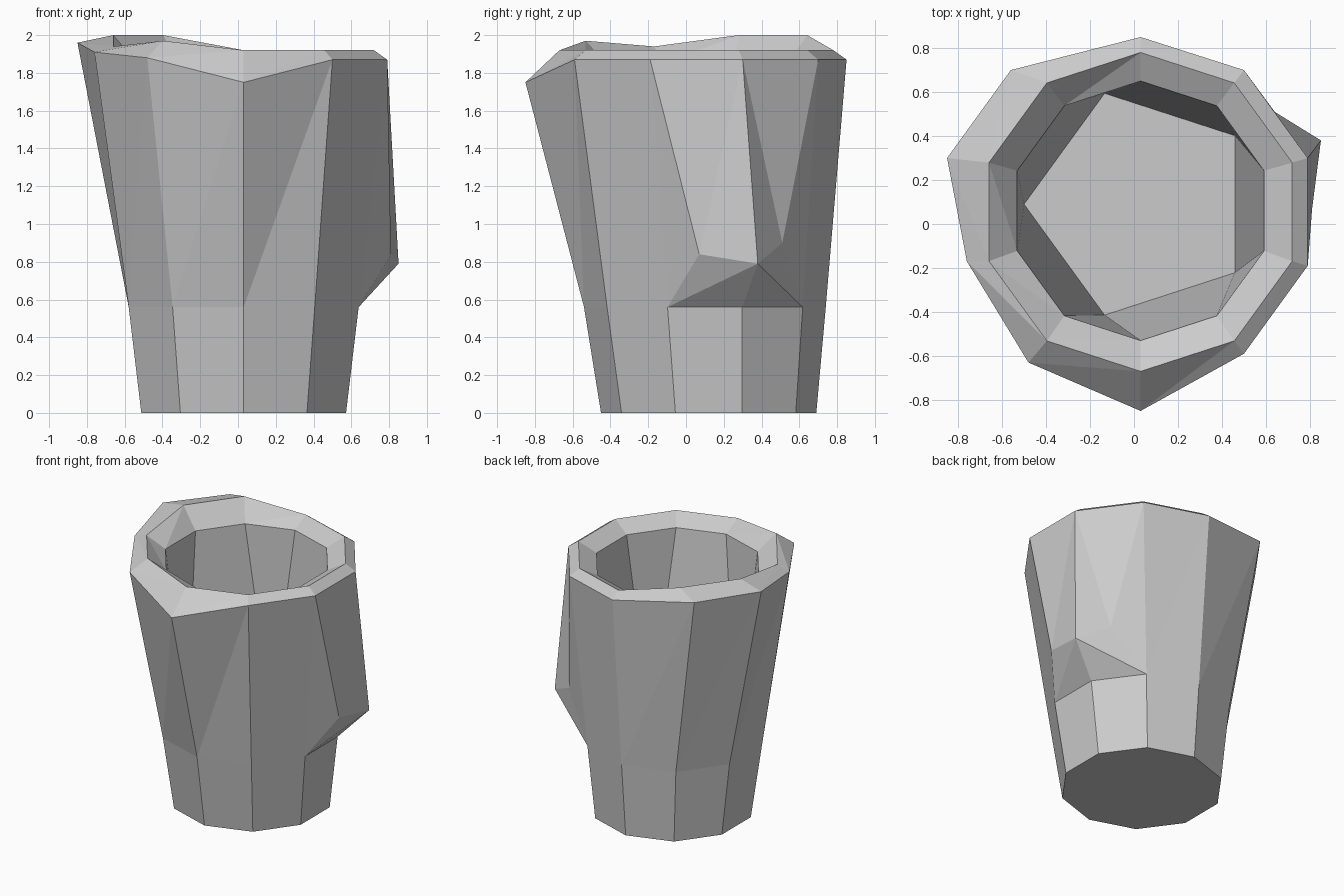
import bpy, bmesh
from math import cos, sin, radians

if "Cube" in bpy.data.objects:
    bpy.data.objects.remove(bpy.data.objects["Cube"])

N = 10
bm = bmesh.new()

def ring(r, cy, zs, n=N, start=-90):
    """Regular ring of vertices; zs is one height or one per corner."""
    if not isinstance(zs, (list, tuple)):
        zs = [zs] * n
    angles = [radians(start + 360 / n * k) for k in range(n)]
    return [bm.verts.new((0.03 + r * cos(a), cy + r * sin(a), z))
            for a, z in zip(angles, zs)]

def bridge(low, high, skip=()):
    """Triangulated band between two rings."""
    for k in range(N):
        if k in skip:
            continue
        j = (k + 1) % N
        bm.faces.new((low[k], low[j], high[j]))
        bm.faces.new((low[k], high[j], high[k]))

# Foot and waist rings
base = ring(0.57, 0.12, 0.0)
waist = ring(0.64, 0.10, 0.56)

# Uneven outer lip
lip = [bm.verts.new(p) for p in (
    (0.03, -0.85, 1.75), (0.50, -0.59, 1.87), (0.79, -0.19, 1.87),
    (0.79, 0.30, 1.87), (0.50, 0.70, 1.87), (0.03, 0.85, 1.87),
    (-0.56, 0.70, 1.95), (-0.85, 0.30, 1.96), (-0.76, -0.17, 1.91),
    (-0.48, -0.63, 1.88))]

# Rim crest, inner rim and five-sided floor of the hollow
crest = ring(0.725, 0.055, [1.92] * 6 + [2.0, 2.0, 1.94, 1.97])
inner = ring(0.59, 0.06, 1.85)
floor = ring(0.53, 0.09, 0.40, n=5, start=-36)

# Outer wall (bump area left open) and rim
bm.faces.new(base[::-1])
bridge(base, waist)
bridge(waist, lip, skip=(2, 3))
bridge(lip, crest)
bridge(crest, inner)

# Bump on the right side
a = bm.verts.new((0.81, 0.07, 0.84))
b = bm.verts.new((0.85, 0.38, 0.79))
c = bm.verts.new((0.64, 0.51, 0.90))
for f in ((waist[2], a, lip[2]), (waist[2], b, a), (waist[2], waist[3], b),
          (a, b, lip[3]), (a, lip[3], lip[2]), (waist[3], waist[4], b),
          (b, waist[4], c), (b, c, lip[3]), (c, lip[4], lip[3]),
          (c, waist[4], lip[4])):
    bm.faces.new(f)

# Hollow: ten-sided opening narrowing to the floor
bm.faces.new(floor)
for i in range(5):
    k = 2 * i + 1
    p, q = floor[i], floor[(i + 1) % 5]
    u, v, w = (inner[(k + s) % N] for s in range(3))
    bm.faces.new((u, v, p))
    bm.faces.new((v, w, q))
    bm.faces.new((v, q, p))

bmesh.ops.recalc_face_normals(bm, faces=bm.faces)
mesh = bpy.data.meshes.new("cup")
bm.to_mesh(mesh)
bm.free()
bpy.context.collection.objects.link(bpy.data.objects.new("cup", mesh))
